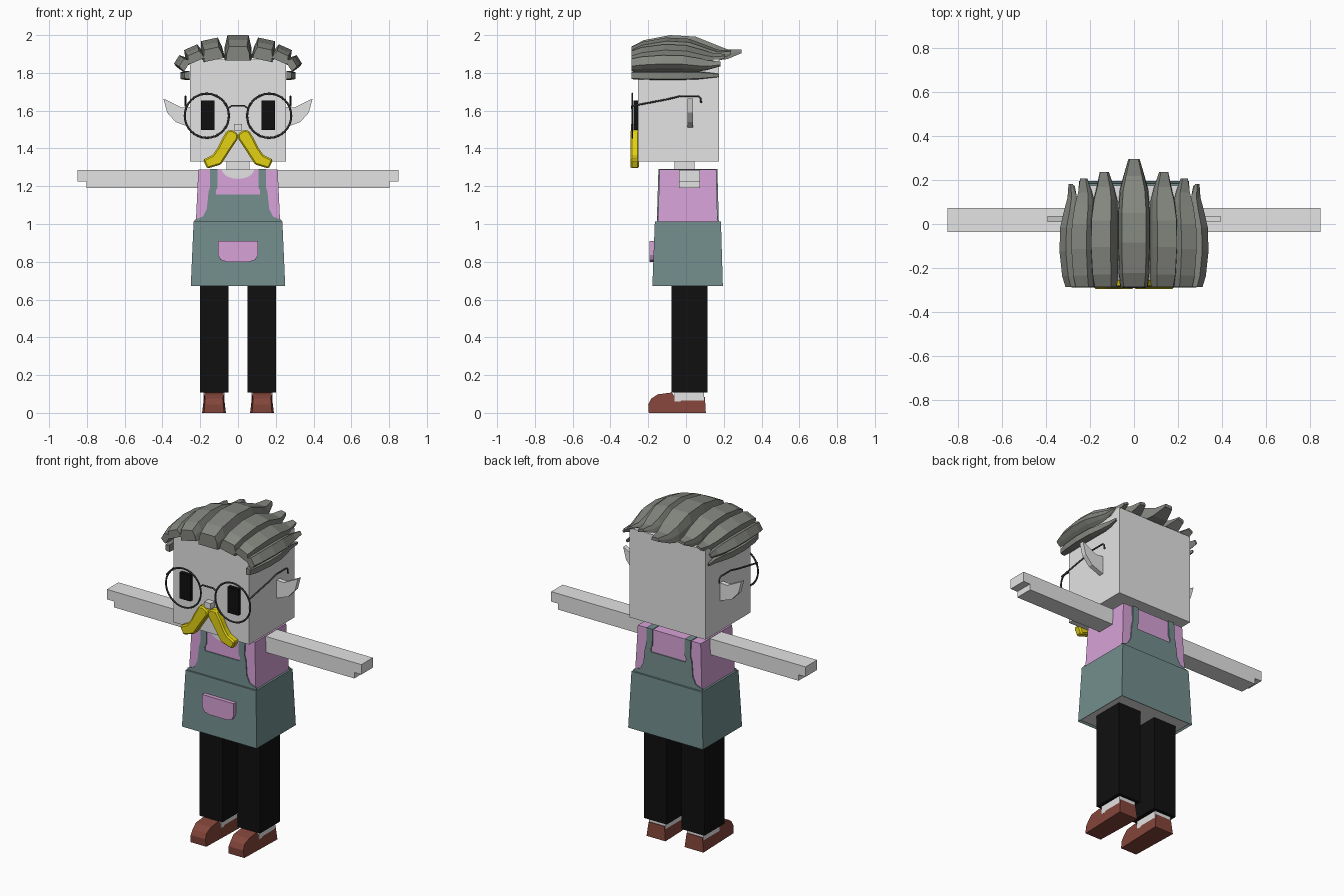
import bpy, bmesh
from math import sin, cos, pi, radians

if "Cube" in bpy.data.objects:
    bpy.data.objects.remove(bpy.data.objects["Cube"], do_unlink=True)


def material(name, r, g, b):
    m = bpy.data.materials.new(name)
    m.use_nodes = True
    m.diffuse_color = (r, g, b, 1)
    bsdf = m.node_tree.nodes["Principled BSDF"]
    bsdf.inputs["Base Color"].default_value = (r, g, b, 1)
    bsdf.inputs["Roughness"].default_value = 0.8
    return m


SKIN = material("pale skin", .77, .77, .77)
HAIR = material("grey hair", .23, .24, .215)
BLACK = material("black cloth", .005, .005, .005)
PINK = material("pink shirt", .68, .36, .68)
APRON = material("teal apron", .17, .27, .265)
YELLOW = material("yellow moustache", .77, .64, .006)
LEATHER = material("brown leather", .23, .06, .043)
WIRE = material("dark wire", .06, .06, .06)


def loft(name, mat, rings):
    """Skin a closed solid over matching rings of points."""
    bm = bmesh.new()
    loops = [[bm.verts.new(p) for p in ring] for ring in rings]
    n = len(loops[0])
    for a, b in zip(loops, loops[1:]):
        for i in range(n):
            j = (i + 1) % n
            bm.faces.new((a[i], a[j], b[j], b[i]))
    bm.faces.new(loops[0])
    bm.faces.new(loops[-1])
    bmesh.ops.recalc_face_normals(bm, faces=bm.faces)
    mesh = bpy.data.meshes.new(name)
    bm.to_mesh(mesh)
    bm.free()
    mesh.materials.append(mat)
    ob = bpy.data.objects.new(name, mesh)
    bpy.context.collection.objects.link(ob)
    return ob


def rect(x0, x1, y0, y1, z):
    return [(x0, y0, z), (x1, y0, z), (x1, y1, z), (x0, y1, z)]


def box(name, mat, x0, x1, y0, y1, z0, z1):
    return loft(name, mat, [rect(x0, x1, y0, y1, z0), rect(x0, x1, y0, y1, z1)])


def plate(name, mat, outline, y0, y1, side=1):
    """Extrude an x-z outline along y."""
    return loft(name, mat, [[(side * x, y, z) for x, z in outline] for y in (y0, y1)])


def wire(name, points, radius=.005):
    cu = bpy.data.curves.new(name, 'CURVE')
    cu.dimensions = '3D'
    cu.bevel_depth = radius
    cu.bevel_resolution = 1
    cu.use_fill_caps = True
    sp = cu.splines.new('POLY')
    sp.points.add(len(points) - 1)
    for q, p in zip(sp.points, points):
        q.co = (*p, 1)
    cu.materials.append(WIRE)
    ob = bpy.data.objects.new(name, cu)
    bpy.context.collection.objects.link(ob)


SIDES = ((1, "left"), (-1, "right"))

# Head, neck, nose
box("head", SKIN, -.253, .253, -.254, .176, 1.33, 1.87)
box("neck", SKIN, -.06, .06, -.06, .045, 1.25, 1.34)
box("nose", SKIN, -.022, .022, -.292, -.25, 1.495, 1.53)

# Shirt with round neckline
loft("shirt", PINK, [rect(-.228, .228, -.152, .17, .9), rect(-.21, .21, -.14, .16, 1.288)])
neckline = [(.085 * cos(a), 1.289 - .05 * sin(a)) for a in [pi * i / 10 for i in range(11)]]
plate("neckline", SKIN, neckline, -.146, -.138)

# Apron skirt, with pale underside
skirt = loft("apron_skirt", APRON, [rect(-.25, .25, -.178, .195, .672),
                                    rect(-.235, .235, -.165, .185, 1.012)])
skirt.data.materials.append(SKIN)
bm = bmesh.new()
bm.from_mesh(skirt.data)
base = [f for f in bm.faces if f.normal.z < -.9]
bmesh.ops.inset_region(bm, faces=base, thickness=.012)
for f in base:
    f.material_index = 1
    for v in f.verts:
        v.co.z += .01
bm.to_mesh(skirt.data)
bm.free()

# Apron bib and straps, leaning with the shirt on both front and back
half = [(.232, 1.0), (.23, 1.022), (.185, 1.04), (.165, 1.08), (.156, 1.17), (.148, 1.195),
        (.148, 1.289), (.108, 1.289), (.108, 1.195), (.118, 1.175), (.115, 1.155)]
bib = half + [(-x, z) for x, z in reversed(half)]
for name, y_low, y_high, out in (("front_bib", -.149, -.140, -1), ("back_bib", .168, .160, 1)):
    def ring(off):
        return [(x, y_low + (y_high - y_low) * (z - 1.0) / .289 + out * off, z) for x, z in bib]
    loft(name, APRON, [ring(-.002), ring(.006)])
for s, n in SIDES:
    box(n + "_shoulder_strap", APRON, *sorted((s * .108, s * .148)), -.146, .166, 1.285, 1.292)

# Pocket
pocket = [(.105, .91), (.105, .835), (.092, .81), (.06, .8)]
plate("pocket", PINK, pocket + [(-x, z) for x, z in reversed(pocket)], -.192, -.165)

# Limbs, face parts and shoes, one per side
arm = [(.2, 1.19), (.803, 1.19), (.803, 1.226), (.85, 1.226), (.85, 1.286), (.2, 1.286)]
ear = [(.25, 1.62), (.3, 1.617), (.395, 1.664), (.375, 1.59), (.33, 1.54), (.25, 1.51)]
moustache = [(0, 1.478), (.03, 1.498), (.058, 1.495), (.085, 1.45), (.11, 1.4), (.135, 1.365),
             (.186, 1.34), (.163, 1.293), (.09, 1.315), (.045, 1.385), (0, 1.452)]
shoe = [(-.197, 0), (-.2, .045), (-.185, .075), (-.15, .098), (-.075, .108),
        (-.06, .085), (.1, .085), (.105, 0)]
temple = [(-.285, 1.625), (-.1, 1.66), (-.03, 1.677), (.065, 1.677), (.078, 1.665), (.08, 1.64)]
for s, n in SIDES:
    plate(n + "_arm", SKIN, arm, -.037, .073, s)
    plate(n + "_ear", SKIN, ear, .008, .036, s)
    box(n + "_eye", BLACK, *sorted((s * .125, s * .196)), -.277, -.25, 1.498, 1.655)
    box(n + "_leg", BLACK, *sorted((s * .05, s * .202)), -.078, .113, .108, .69)
    box(n + "_sock", SKIN, *sorted((s * .072, s * .182)), -.06, .095, .06, .112)
    m = plate(n + "_moustache", YELLOW, moustache, -.295, -.25, s)
    bev = m.modifiers.new("soft_edge", 'BEVEL')
    bev.width = .008
    bev.segments = 1
    # Shoe narrows towards its top and toe
    def outline(d):
        return [(s * .127 + d * (.063 - .12 * z) * (.85 if y < -.17 else 1), y, z)
                for y, z in shoe]
    loft(n + "_shoe", LEATHER, [outline(-1), outline(1)])
    # Spectacles
    bpy.ops.mesh.primitive_torus_add(location=(s * .165, -.285, 1.573), rotation=(pi / 2, 0, 0),
                                     major_radius=.117, minor_radius=.0055,
                                     major_segments=32, minor_segments=6)
    rim = bpy.context.object
    rim.name = n + "_spectacle_rim"
    rim.data.materials.append(WIRE)
    wire(n + "_spectacle_temple", [(s * .278, y, z) for y, z in temple])
wire("spectacle_bridge", [(-.055, -.285, 1.61), (-.035, -.287, 1.625), (.035, -.287, 1.625),
                          (.055, -.285, 1.61)])

# Hair: swept-back locks fanned over the head
# station: place along lock, underside rise, top rise, width factor
STATIONS = [(0, 0, .075, .85), (.11, 0, .108, .95), (.35, .015, .135, 1), (.58, .015, .127, 1),
            (.76, 0, .085, .88), (.87, .008, .06, .65), (1, .04, .06, .35)]


def lock(name, x, z, tilt, width, rise, end, side=1):
    c, s = cos(radians(tilt)), sin(radians(tilt))
    rings = []
    for t, low, high, w in STATIONS:
        y = -.288 + t * (end + .288)
        profile = ((-1, low), (-.95, (low + high) / 2), (-.75, high),
                   (.75, high), (.95, (low + high) / 2), (1, low))
        rings.append([(side * (x + u * w * width * c + h * rise * s), y,
                       z - u * w * width * s + h * rise * c) for u, h in profile])
    loft(name, HAIR, rings)


lock("middle_hair_lock", 0, 1.865, 0, .074, 1, .295)
LOCKS = (("upper", .128, 1.868, 12, .06, .83, .237), ("corner", .218, 1.862, 24, .05, .6, .207),
         ("side", .268, 1.835, 58, .036, .5, .182), ("lower", .256, 1.787, 92, .024, .36, .175))
for s, n in SIDES:
    for part, *shape in LOCKS:
        lock(f"{n}_{part}_hair_lock", *shape, side=s)
